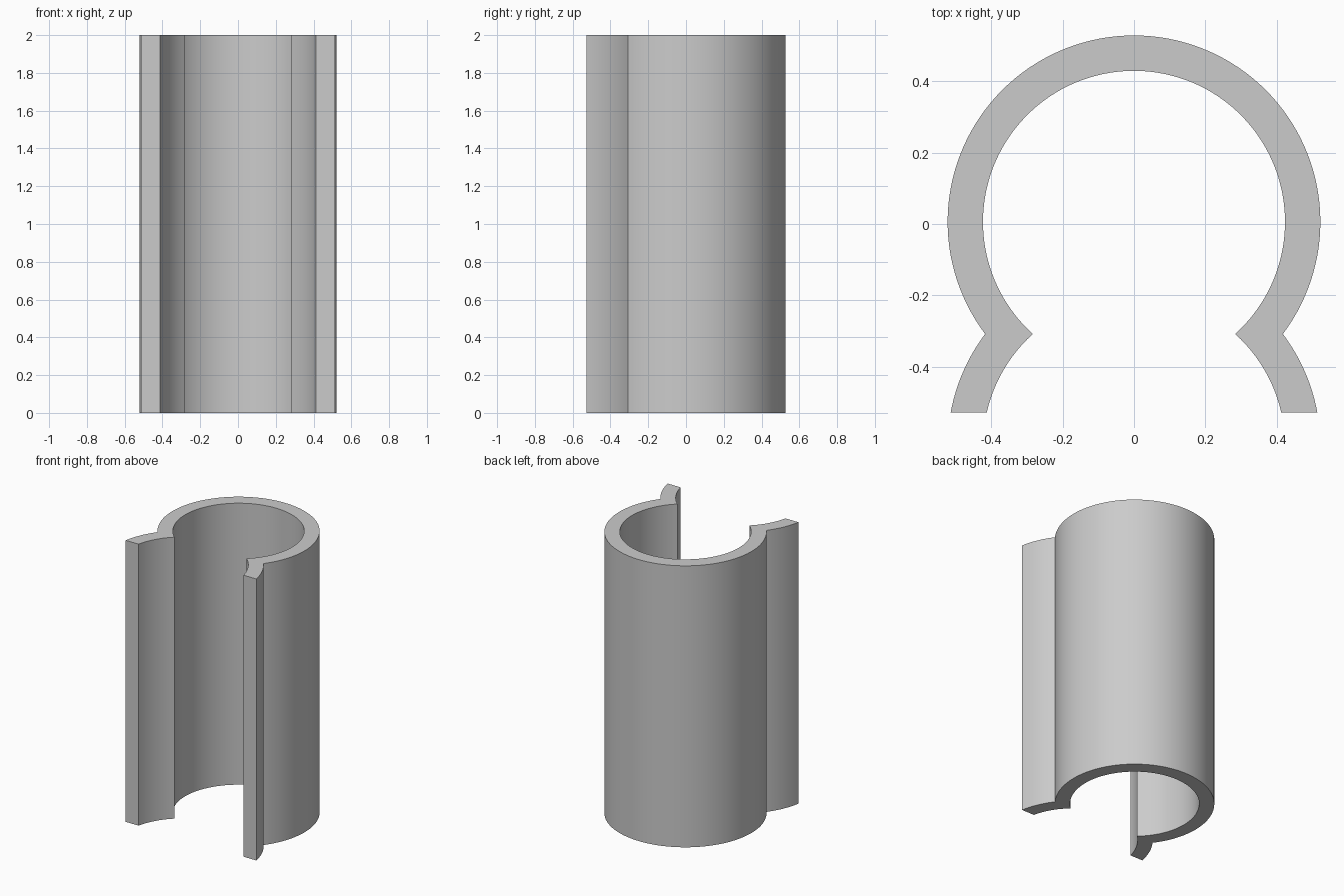
import bpy
import bmesh
from math import asin, cos, sin, pi, radians

cube = bpy.data.objects.get("Cube")
if cube:
    bpy.data.objects.remove(cube, do_unlink=True)

HEIGHT = 2.0
OUTER, INNER = 0.522, 0.423
CENTRE_Y = 0.006      # centre of the main tube
NECK_Y = -0.308       # line where the lips mirror the tube
FRONT_Y = -0.528      # flat front ends of the lips
MAIN_STEPS, LIP_STEPS = 96, 12


def arc(radius, centre_y, start, end, steps):
    angles = [start + (end - start) * i / steps for i in range(steps + 1)]
    return [(radius * cos(a), centre_y + radius * sin(a)) for a in angles]


def section(radius):
    """Right lip, round tube, left lip, as one open outline."""
    lip_y = 2 * NECK_Y - CENTRE_Y
    neck = asin((CENTRE_Y - NECK_Y) / radius)
    front = asin((FRONT_Y - lip_y) / radius)
    lip = arc(radius, lip_y, front, neck, LIP_STEPS)
    tube = arc(radius, CENTRE_Y, -neck, pi + neck, MAIN_STEPS)
    left_lip = [(-x, y) for x, y in reversed(lip)]
    return lip[:-1] + tube + left_lip[1:]


# Flat strip between the outer and inner outlines, extruded upwards
bm = bmesh.new()
rows = [[bm.verts.new((x, y, 0)) for x, y in section(r)] for r in (OUTER, INNER)]
for i in range(len(rows[0]) - 1):
    bm.faces.new((rows[0][i], rows[0][i + 1], rows[1][i + 1], rows[1][i]))
walls = bmesh.ops.extrude_face_region(bm, geom=bm.faces[:])
top = [v for v in walls["geom"] if isinstance(v, bmesh.types.BMVert)]
bmesh.ops.translate(bm, verts=top, vec=(0, 0, HEIGHT))

# Keep the base closed
if not any(all(v.co.z < 0.001 for v in f.verts) for f in bm.faces):
    for i in range(len(rows[0]) - 1):
        bm.faces.new((rows[0][i], rows[0][i + 1], rows[1][i + 1], rows[1][i]))
bmesh.ops.recalc_face_normals(bm, faces=bm.faces[:])

mesh = bpy.data.meshes.new("clip_sleeve")
bm.to_mesh(mesh)
bm.free()
sleeve = bpy.data.objects.new("clip_sleeve", mesh)
bpy.context.collection.objects.link(sleeve)

# Plain grey material
grey = bpy.data.materials.new("light_grey")
grey.use_nodes = True
colour = (0.6, 0.6, 0.6, 1)
grey.diffuse_color = colour
grey.node_tree.nodes["Principled BSDF"].inputs["Base Color"].default_value = colour
mesh.materials.append(grey)

# Smooth curved walls, crisp edges
bpy.ops.object.select_all(action="DESELECT")
sleeve.select_set(True)
bpy.context.view_layer.objects.active = sleeve
bpy.ops.object.shade_smooth_by_angle(angle=radians(30))
